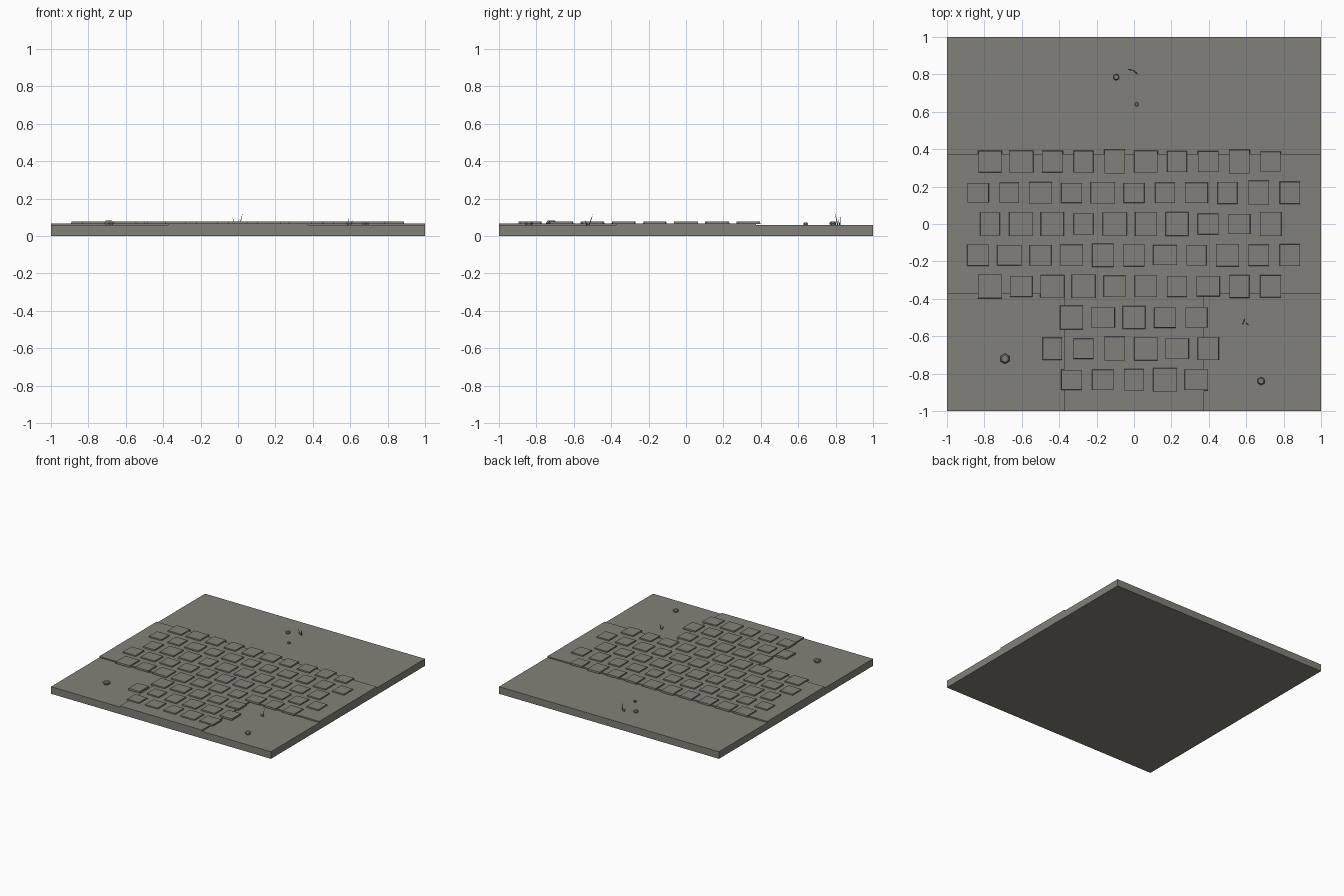
import bpy, bmesh, math, random
from mathutils import Vector, Matrix

if "Cube" in bpy.data.objects:
    bpy.data.objects.remove(bpy.data.objects["Cube"])

random.seed(4)
GRASS_Z, PATH_Z, STONE_Z = 0.058, 0.068, 0.077
EDGE = 0.373

grey = bpy.data.materials.new("warm grey")
grey.diffuse_color = (0.222, 0.216, 0.188, 1)
grey.use_nodes = True
grey.node_tree.nodes["Principled BSDF"].inputs["Base Color"].default_value = grey.diffuse_color


def finish(bm, name):
    bmesh.ops.recalc_face_normals(bm, faces=bm.faces)
    mesh = bpy.data.meshes.new(name)
    bm.to_mesh(mesh)
    bm.free()
    mesh.materials.append(grey)
    obj = bpy.data.objects.new(name, mesh)
    bpy.context.collection.objects.link(obj)
    return obj


def prism(name, outline, z0, z1):
    bm = bmesh.new()
    face = bm.faces.new([bm.verts.new((x, y, z0)) for x, y in outline])
    ext = bmesh.ops.extrude_face_region(bm, geom=[face], use_keep_orig=True)
    for v in ext["geom"]:
        if isinstance(v, bmesh.types.BMVert):
            v.co.z = z1
    return finish(bm, name)


def rect(x0, x1, y0, y1):
    return [(x0, y0), (x1, y0), (x1, y1), (x0, y1)]


# Lawn blocks around the T-shaped path
prism("lawn_back", rect(-1, 1, EDGE, 1), 0, GRASS_Z)
prism("lawn_front_left", rect(-1, -EDGE, -1, -EDGE), 0, GRASS_Z)
prism("lawn_front_right", rect(EDGE, 1, -1, -EDGE), 0, GRASS_Z)
prism("path_bed", [(-1, -EDGE), (-EDGE, -EDGE), (-EDGE, -1), (EDGE, -1),
                   (EDGE, -EDGE), (1, -EDGE), (1, EDGE), (-1, EDGE)], 0, PATH_Z)

# Paving stones in staggered rows, slightly uneven in size
P = 1 / 6
for row in range(-5, 3):
    y = row * P
    stem = y < -0.4
    if row % 2 == 0:
        # row shifted by half a stone
        ks = range(-3, 3) if stem else range(-5, 5)
        xs = [(k + 0.5) * P - 0.02 for k in ks]
    else:
        ks = range(-2, 3) if stem else range(-5, 6)
        xs = [k * P for k in ks]
    for i, x in enumerate(xs):
        hx, hy = random.uniform(0.053, 0.066), random.uniform(0.053, 0.066)
        if row == -4 and i == 0:
            hx, hy = 0.052, 0.06
        base = rect(x - hx, x + hx, y - hy, y + hy)
        stone = prism("paving_stone", base, PATH_Z - 0.004, STONE_Z)
        # a hint of slope on the sides
        for v in stone.data.vertices:
            if v.co.z > PATH_Z:
                v.co.x += (x - v.co.x) * 0.03
                v.co.y += (y - v.co.y) * 0.03


# Pebbles: squat six-sided rocks
def pebble(x, y, r, h):
    bm = bmesh.new()
    rings = []
    for k, z in ((0.8, -0.003), (1.0, h * 0.5), (0.7, h)):
        rings.append([bm.verts.new((x + r * k * math.cos(a), y + r * k * math.sin(a), GRASS_Z + z))
                      for a in (math.pi / 6 + i * math.pi / 3 for i in range(6))])
    for lo, hi in zip(rings, rings[1:]):
        for i in range(6):
            j = (i + 1) % 6
            bm.faces.new((lo[i], lo[j], hi[j], hi[i]))
    bm.faces.new(rings[0])
    bm.faces.new(rings[-1])
    finish(bm, "pebble")


for p in ((-0.69, -0.72, 0.028, 0.024), (0.68, -0.84, 0.022, 0.02),
          (-0.095, 0.785, 0.018, 0.02), (0.015, 0.64, 0.012, 0.014)):
    pebble(*p)


# Grass blades: thin leaning spikes
def blade(base, tip):
    bm = bmesh.new()
    foot = [bm.verts.new((base[0] + 0.004 * math.cos(a), base[1] + 0.004 * math.sin(a), GRASS_Z - 0.002))
            for a in (0, 2.1, 4.2)]
    top = bm.verts.new(tip)
    bm.faces.new(foot)
    for i in range(3):
        bm.faces.new((foot[i], foot[(i + 1) % 3], top))
    finish(bm, "grass_blade")


blade((-0.015, 0.823), (-0.032, 0.828, 0.105))
blade((-0.003, 0.822), (0.008, 0.812, 0.095))
blade((0.008, 0.812), (0.026, 0.795, 0.128))
blade((0.588, -0.52), (0.592, -0.495, 0.122))
blade((0.585, -0.525), (0.579, -0.54, 0.085))
blade((0.6, -0.53), (0.614, -0.54, 0.09))
